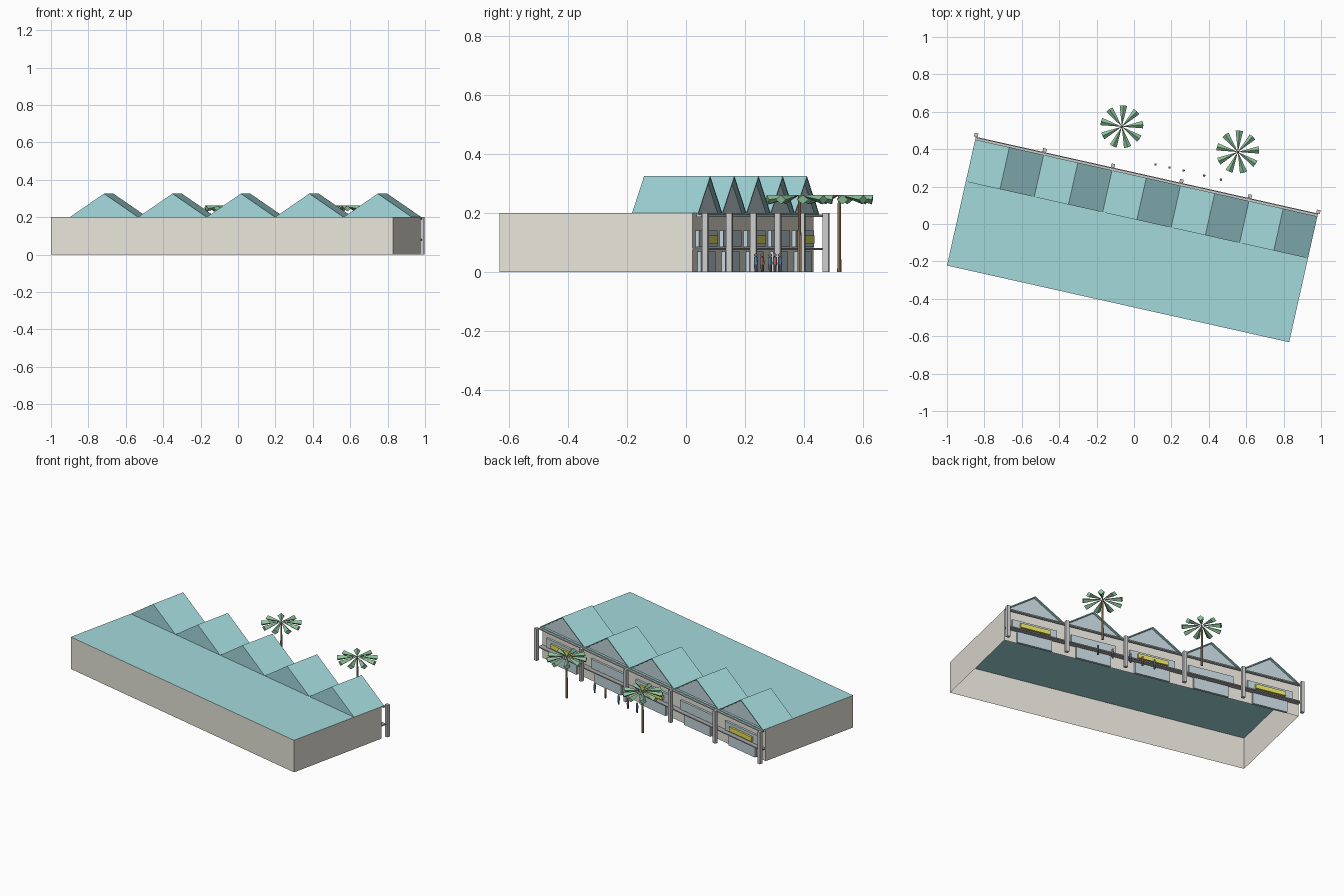
import bpy, bmesh, math
from mathutils import Matrix, Vector

if "Cube" in bpy.data.objects:
    bpy.data.objects.remove(bpy.data.objects["Cube"])

# local frame: u along the building, v from plain wall to entrance facade
M = Matrix.Translation((-1.0, -0.222, 0)) @ Matrix.Rotation(math.radians(-12.63), 4, 'Z')
L, WALL, EAVE, BAY, H, PEAK = 1.875, 0.67, 0.69, 0.375, 0.2, 0.326


def mat(name, r, g, b):
    m = bpy.data.materials.new(name)
    m.diffuse_color = (r, g, b, 1)
    m.use_nodes = True
    m.node_tree.nodes["Principled BSDF"].inputs["Base Color"].default_value = m.diffuse_color
    return m


STONE = mat("stone", 0.80, 0.78, 0.70)
TEAL = mat("teal_roof", 0.37, 0.70, 0.72)
GLASS = mat("glass", 0.55, 0.67, 0.72)
YELLOW = mat("yellow", 0.82, 0.76, 0.12)
WHITE = mat("white", 0.86, 0.86, 0.86)
GREY = mat("grey", 0.40, 0.40, 0.40)
BARK = mat("bark", 0.45, 0.32, 0.2)
LEAF = mat("leaf", 0.27, 0.55, 0.33)
RED = mat("red", 0.75, 0.22, 0.2)
BLUE = mat("blue", 0.2, 0.4, 0.65)
DARK = mat("dark", 0.15, 0.15, 0.18)
SKIN = mat("skin", 0.75, 0.55, 0.42)


def finish(name, bm, m, matrix=None):
    if matrix is not None:
        bm.transform(matrix)
    me = bpy.data.meshes.new(name)
    bm.to_mesh(me)
    bm.free()
    me.materials.append(m)
    ob = bpy.data.objects.new(name, me)
    bpy.context.collection.objects.link(ob)
    return ob


def box(name, u, v, z, m, open_ends=False):
    bm = bmesh.new()
    bmesh.ops.create_cube(bm, size=1)
    for p in bm.verts:
        p.co = Vector([a[0] + (c + 0.5) * (a[1] - a[0]) for a, c in zip((u, v, z), p.co)])
    if open_ends:
        bm.normal_update()
        ends = [f for f in bm.faces if abs(f.normal.z) > 0.9]
        bmesh.ops.delete(bm, geom=ends, context='FACES_ONLY')
    return finish(name, bm, m, M)


def extrude_v(name, profile, v0, v1, m):
    """Extrude a (u, z) profile along the depth of the building."""
    bm = bmesh.new()
    f = bm.faces.new([bm.verts.new((u, v0, z)) for u, z in profile])
    r = bmesh.ops.extrude_face_region(bm, geom=[f])
    bmesh.ops.translate(bm, vec=(0, v1 - v0, 0),
                        verts=[g for g in r["geom"] if isinstance(g, bmesh.types.BMVert)])
    bmesh.ops.recalc_face_normals(bm, faces=bm.faces)
    return finish(name, bm, m, M)


def cone(name, r1, r2, z0, z1, loc, m, sides=8):
    bm = bmesh.new()
    bmesh.ops.create_cone(bm, cap_ends=True, segments=sides, radius1=r1, radius2=r2, depth=z1 - z0)
    return finish(name, bm, m, Matrix.Translation((loc[0], loc[1], (z0 + z1) / 2)))


# open-bottomed hall with flat roof
box("hall_walls", (0, L), (0, WALL), (0, H), STONE, open_ends=True)
bm = bmesh.new()
bm.faces.new([bm.verts.new(p) for p in ((0, 0, H), (L, 0, H), (L, EAVE, H), (0, EAVE, H))])
finish("flat_roof", bm, TEAL, M)

# facade bands: eaves fascia, beam and balcony slab
box("eaves_fascia", (0, L), (EAVE - 0.006, EAVE), (0.188, H), TEAL)
box("eaves_beam", (0, L), (EAVE, 0.702), (0.188, 0.195), WHITE)
box("balcony_slab", (0, L), (WALL, 0.705), (0.075, 0.082), GREY)

# five bays: gabled roof, windows, doors, signs
T = 0.007
for i in range(5):
    a, c, b = i * BAY, (i + 0.5) * BAY, (i + 1) * BAY
    s = T * (c - a) / (PEAK - H)
    inner = [(a + s, H), (b - s, H), (c, PEAK - T)]
    extrude_v("gable_roof", [(a, H), (a + s, H), (c, PEAK - T), (b - s, H), (b, H), (c, PEAK)],
              0.46, EAVE, TEAL)
    extrude_v("gable_end", inner, 0.46, 0.466, TEAL)
    extrude_v("gable_glass", inner, 0.668, 0.676, GLASS)
    box("upper_window", (c - 0.142, c + 0.142), (WALL - 0.002, 0.683), (0.086, 0.142), GLASS)
    box("entrance_glass", (c - 0.11, c + 0.11), (WALL - 0.002, 0.683), (0, 0.07), GLASS)
    if i % 2 == 0:
        box("yellow_panel", (c - 0.095, c + 0.095), (0.683, 0.695), (0.097, 0.125), YELLOW)

# columns along the facade
for i in range(6):
    u = i * BAY
    box("column", (u - 0.01, u + 0.01), (0.705, 0.725), (0, H), WHITE)

# palms with four-sided cone fronds
for x, y in ((-0.065, 0.52), (0.555, 0.385)):
    cone("palm_trunk", 0.007, 0.005, 0, 0.262, (x, y), BARK)
    bm = bmesh.new()
    for k in range(9):
        ang = k * math.tau / 9 + 0.1
        mx = (Matrix.Translation((x, y, 0.262)) @ Matrix.Rotation(ang, 4, 'Z')
              @ Matrix.Rotation(math.radians(8), 4, 'Y') @ Matrix.Translation((0.06, 0, 0))
              @ Matrix.Diagonal((1, 1, 0.8, 1)) @ Matrix.Rotation(math.radians(-90), 4, 'Y'))
        bmesh.ops.create_cone(bm, cap_ends=True, segments=4, radius1=0.02, radius2=0.001,
                              depth=0.108, matrix=mx)
    finish("palm_fronds", bm, LEAF)

# small standing figures
people = ((0.115, 0.318), (0.19, 0.302), (0.265, 0.286), (0.375, 0.259), (0.465, 0.237))
for i, p in enumerate(people):
    cone("figure_legs", 0.005, 0.006, 0, 0.026, p, DARK)
    cone("figure_torso", 0.007, 0.006, 0.026, 0.052, p, (BLUE, RED)[i % 2])
    bm = bmesh.new()
    bmesh.ops.create_icosphere(bm, subdivisions=1, radius=0.0065,
                               matrix=Matrix.Translation((p[0], p[1], 0.058)))
    finish("figure_head", bm, SKIN)
